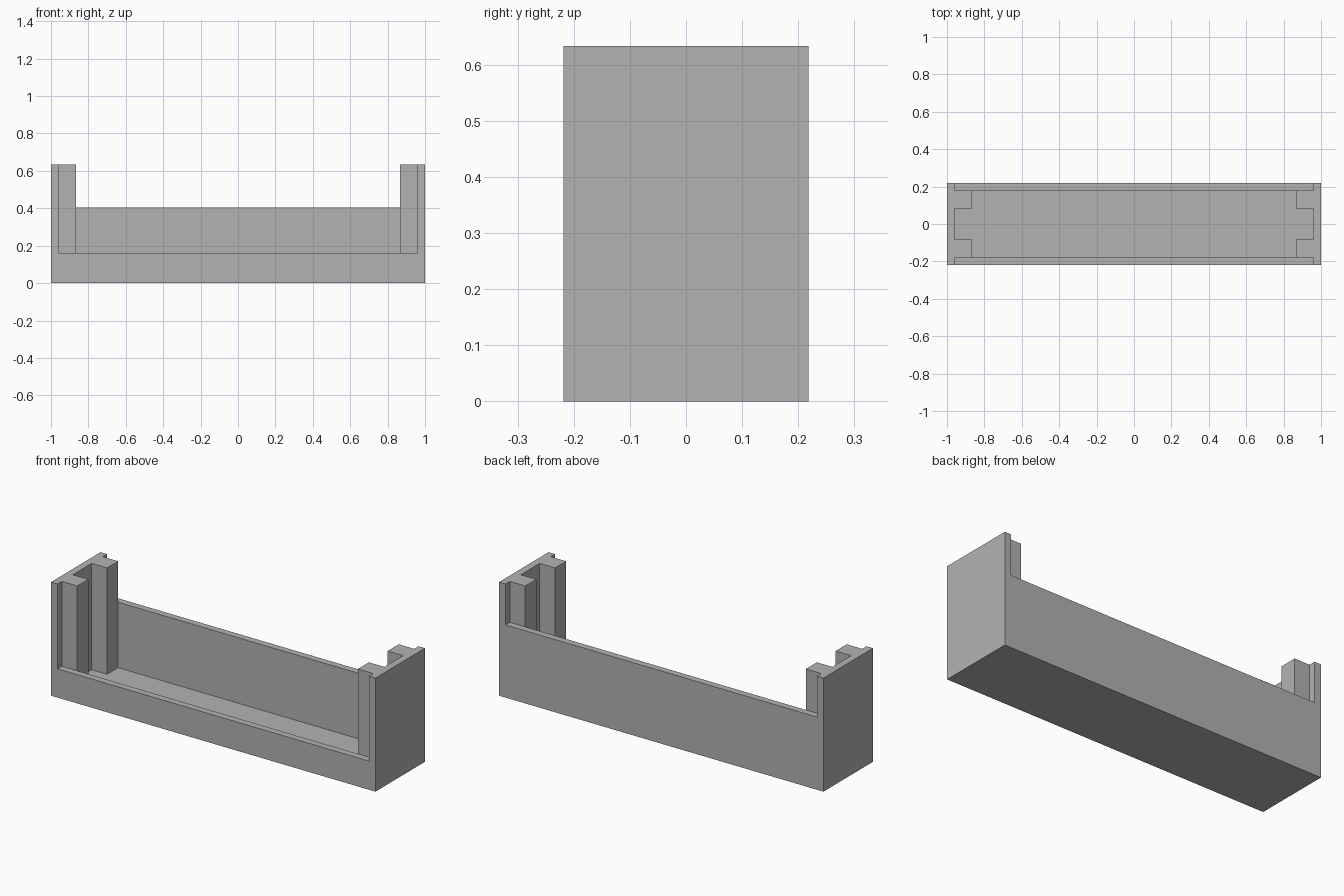
import bpy

if "Cube" in bpy.data.objects:
    bpy.data.objects.remove(bpy.data.objects["Cube"], do_unlink=True)

HALF_X, HALF_Y, HEIGHT = 1.0, 0.218, 0.633   # outer size
IN_X, IN_Y, FLOOR = 0.96, 0.18, 0.04         # inner faces of the walls and floor
POST_X, POST_Y = 0.865, 0.083                # inner faces of the corner posts
FRONT_LIP, BACK_WALL = 0.16, 0.405           # top of the low front and of the back
OVER = 0.2                                   # how far cutters reach outside


def box(name, x, y0, y1, z0, z1):
    """Box symmetric in x, spanning y0..y1 and z0..z1."""
    bpy.ops.mesh.primitive_cube_add(size=1, location=(0, (y0 + y1) / 2, (z0 + z1) / 2))
    ob = bpy.context.object
    ob.name = name
    ob.scale = (2 * x, y1 - y0, z1 - z0)
    bpy.ops.object.transform_apply(location=True, rotation=False, scale=True)
    return ob


grey = bpy.data.materials.new("plain_grey")
grey.use_nodes = True
grey.diffuse_color = (0.448, 0.448, 0.448, 1)
grey.node_tree.nodes["Principled BSDF"].inputs["Base Color"].default_value = grey.diffuse_color

# Solid block that the tray is carved from
tray = box("tray", HALF_X, -HALF_Y, HALF_Y, 0, HEIGHT)
tray.data.materials.append(grey)

top = HEIGHT + OVER
cutters = [
    # Main cavity between the posts, and the slots between each pair of posts
    box("cavity_cutter", POST_X, -IN_Y, IN_Y, FLOOR, top),
    box("slot_cutter", IN_X, -POST_Y, POST_Y, FLOOR, top),
    # Openings above the front lip and the back wall
    box("front_opening_cutter", IN_X, -HALF_Y - OVER, -IN_Y, FRONT_LIP, top),
    box("back_opening_cutter", IN_X, IN_Y, HALF_Y + OVER, BACK_WALL, top),
]

# Carve the block and discard the cutters
bpy.context.view_layer.objects.active = tray
for cutter in cutters:
    cutter.hide_render = True
    mod = tray.modifiers.new(cutter.name, "BOOLEAN")
    mod.operation = "DIFFERENCE"
    mod.solver = "EXACT"
    mod.object = cutter
    bpy.ops.object.modifier_apply(modifier=mod.name)
    bpy.data.objects.remove(cutter, do_unlink=True)
